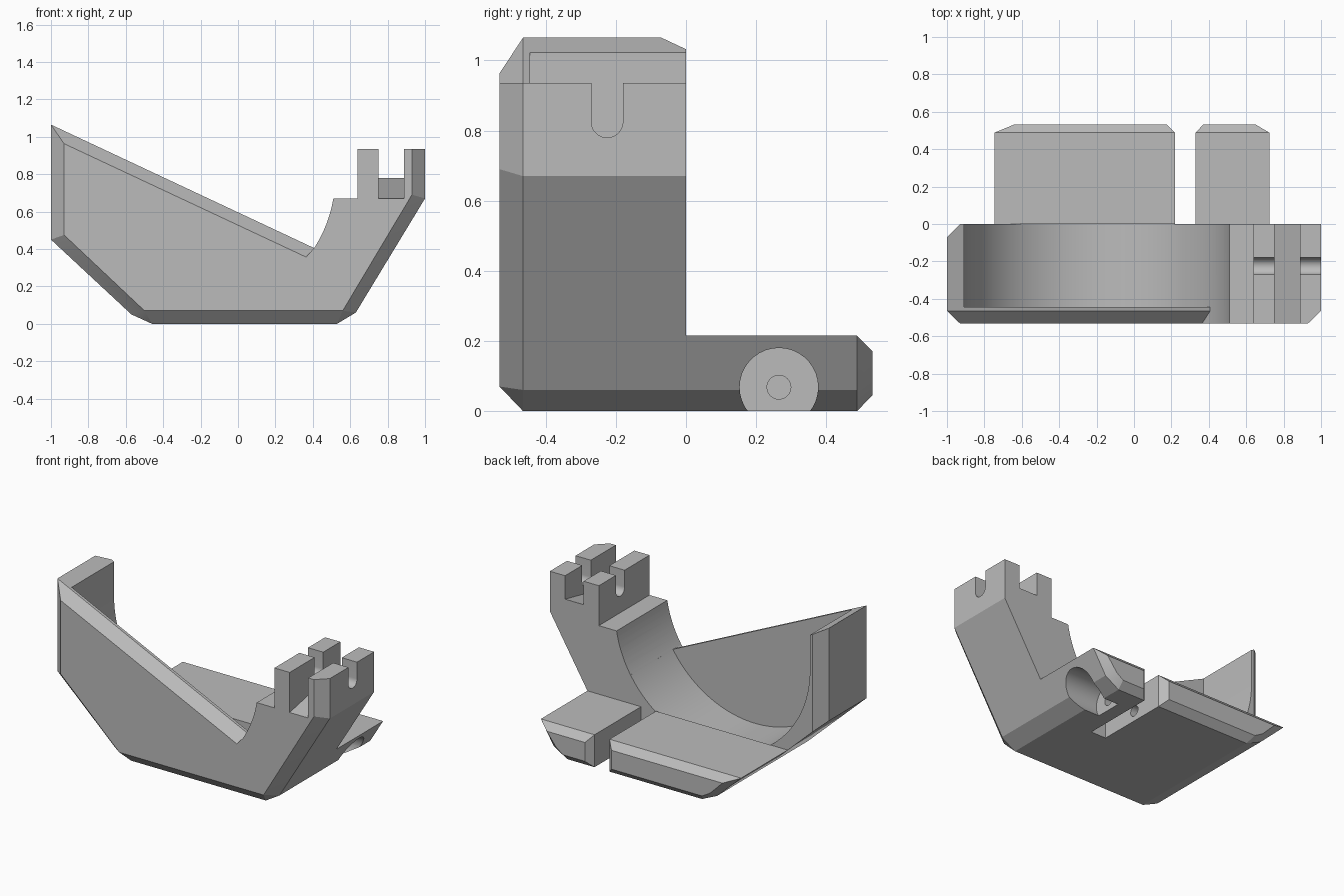
import bpy, bmesh, math

cube = bpy.data.objects.get("Cube")
if cube:
    bpy.data.objects.remove(cube, do_unlink=True)

grey = bpy.data.materials.new("plain_grey")
grey.use_nodes = True
grey.diffuse_color = (0.5, 0.5, 0.5, 1)
grey.node_tree.nodes["Principled BSDF"].inputs["Base Color"].default_value = (0.5, 0.5, 0.5, 1)


def finish(name, bm):
    bmesh.ops.recalc_face_normals(bm, faces=bm.faces)
    mesh = bpy.data.meshes.new(name)
    bm.to_mesh(mesh)
    bm.free()
    mesh.materials.append(grey)
    obj = bpy.data.objects.new(name, mesh)
    bpy.context.collection.objects.link(obj)
    return obj


def hull(name, points):
    """Convex solid around the points."""
    bm = bmesh.new()
    for p in points:
        bm.verts.new(p)
    out = bmesh.ops.convex_hull(bm, input=bm.verts)
    loose = {g for g in out["geom_interior"] + out["geom_unused"]
             if isinstance(g, bmesh.types.BMVert)}
    bmesh.ops.delete(bm, geom=list(loose), context="VERTS")
    bmesh.ops.dissolve_limit(bm, angle_limit=0.01, verts=bm.verts, edges=bm.edges)
    return finish(name, bm)


def prism(name, profile, lo, hi, axis="y"):
    """Extrude an (x, z) profile along y, or a (y, z) profile along x."""
    bm = bmesh.new()
    place = (lambda p, t: (p[0], t, p[1])) if axis == "y" else (lambda p, t: (t, p[0], p[1]))
    face = bm.faces.new([bm.verts.new(place(p, lo)) for p in profile])
    ext = bmesh.ops.extrude_face_region(bm, geom=[face])
    shift = (0, hi - lo, 0) if axis == "y" else (hi - lo, 0, 0)
    bmesh.ops.translate(bm, vec=shift, verts=[v for v in ext["geom"] if isinstance(v, bmesh.types.BMVert)])
    return finish(name, bm)


def arc(cx, cz, r, start, end, steps):
    return [(cx + r * math.cos(math.radians(start + (end - start) * i / steps)),
             cz + r * math.sin(math.radians(start + (end - start) * i / steps)))
            for i in range(steps + 1)]


def at_y(profile, y):
    return [(x, y, z) for x, z in profile]


def cut(target, cutter):
    cutter.hide_render = True
    mod = target.modifiers.new("cut", "BOOLEAN")
    mod.operation, mod.solver, mod.object = "DIFFERENCE", "EXACT", cutter
    bpy.context.view_layer.objects.active = target
    bpy.ops.object.modifier_apply(modifier=mod.name)
    bpy.data.objects.remove(cutter, do_unlink=True)


FRONT, TOP = -0.532, 1.2

# Main body: block with chamfered front edges and one chamfered back edge
left = [(-1, TOP), (-1, 0.45)]
base = [(-0.57, 0.05), (-0.46, 0), (0.53, 0), (0.63, 0.06), (1, 0.67), (1, TOP)]
front = [(-0.93, TOP), (-0.93, 0.475), (-0.5, 0.07), (0.56, 0.07), (0.93, 0.69), (0.93, TOP)]
body = hull("cradle_body", at_y(front, FRONT) + at_y(left + base, -0.465)
            + at_y(left, -0.07) + at_y([(-0.93, TOP), (-0.93, 0.385)] + base, 0))

# Sloping top outline and arm shoulder
CX, CZ, R = -0.195, 0.79, 0.715


def rim(x):
    return 1.065 - 0.468 * (x + 1)


outline = [(-1.2, rim(-1.2))] + arc(CX, CZ, R, -32.6, -9.66, 10)
outline += [(0.64, 0.67), (0.64, 0.935), (1.2, 0.935), (1.2, 1.5), (-1.2, 1.5)]
cut(body, prism("outline_cutter", outline, -0.8, 0.3))

# Round hollow behind the front wall
hollow = arc(CX, CZ, R, -180, -9.66, 56) + [(0.51, 1.5), (CX - R, 1.5)]
cut(body, prism("hollow_cutter", hollow, -0.445, 0.2))

# Chamfer along the rim of the front wall
end = [(0.407, -0.465, 0.405), (0.32, -0.6, 0.308), (0.407, -0.6, 0.405), (0.407, -0.465, 0.5)]
rim_z = rim(-1.1)
cut(body, hull("rim_cutter", end + [(-1.1, -0.465, rim_z), (-1.1, -0.6, rim_z - 0.139),
                                    (-1.1, -0.6, rim_z + 0.1), (-1.1, -0.465, rim_z + 0.1)]))

# Arm: cross slot with a rising floor, then a round-bottomed slot
cut(body, prism("cross_slot_cutter", [(-0.6, 0.655), (0.1, 0.8), (0.1, 1.4), (-0.6, 1.4)], 0.752, 0.888, "x"))
u_slot = arc(-0.225, 0.825, 0.045, -180, 0, 20) + [(-0.18, 1.4), (-0.27, 1.4)]
cut(body, prism("round_slot_cutter", u_slot, 0.6, 1.2, "x"))

# Rear plate and side lug with bevelled back ends
plate = [(-0.747, 0.215), (-0.57, 0.05), (-0.46, 0), (0.22, 0), (0.22, 0.215)]
plate_end = [(-0.64, 0.17), (-0.55, 0.08), (-0.49, 0.045), (0.175, 0.045), (0.175, 0.17)]
lug = [(0.33, 0.215), (0.33, 0), (0.53, 0), (0.63, 0.06), (0.724, 0.215)]
lug_end = [(0.37, 0.17), (0.37, 0.045), (0.53, 0.045), (0.58, 0.08), (0.65, 0.17)]
parts = [body]
for name, profile, tip in (("rear_plate", plate, plate_end), ("side_lug", lug, lug_end)):
    parts.append(hull(name, at_y(profile, 0) + at_y(profile, 0.488) + at_y(tip, 0.532)))

# Screw bore and pilot hole
cut(parts[2], prism("bore_cutter", arc(0.265, 0.068, 0.112, 0, 350, 35), 0.42, 0.9, "x"))
for part in parts[1:]:
    cut(part, prism("pilot_cutter", arc(0.265, 0.068, 0.034, 0, 345, 23), 0.0, 0.6, "x"))

# Smooth curved surfaces, sharp edges elsewhere
for part in parts:
    bpy.ops.object.select_all(action="DESELECT")
    part.select_set(True)
    bpy.context.view_layer.objects.active = part
    bpy.ops.object.shade_smooth_by_angle(angle=math.radians(20))
